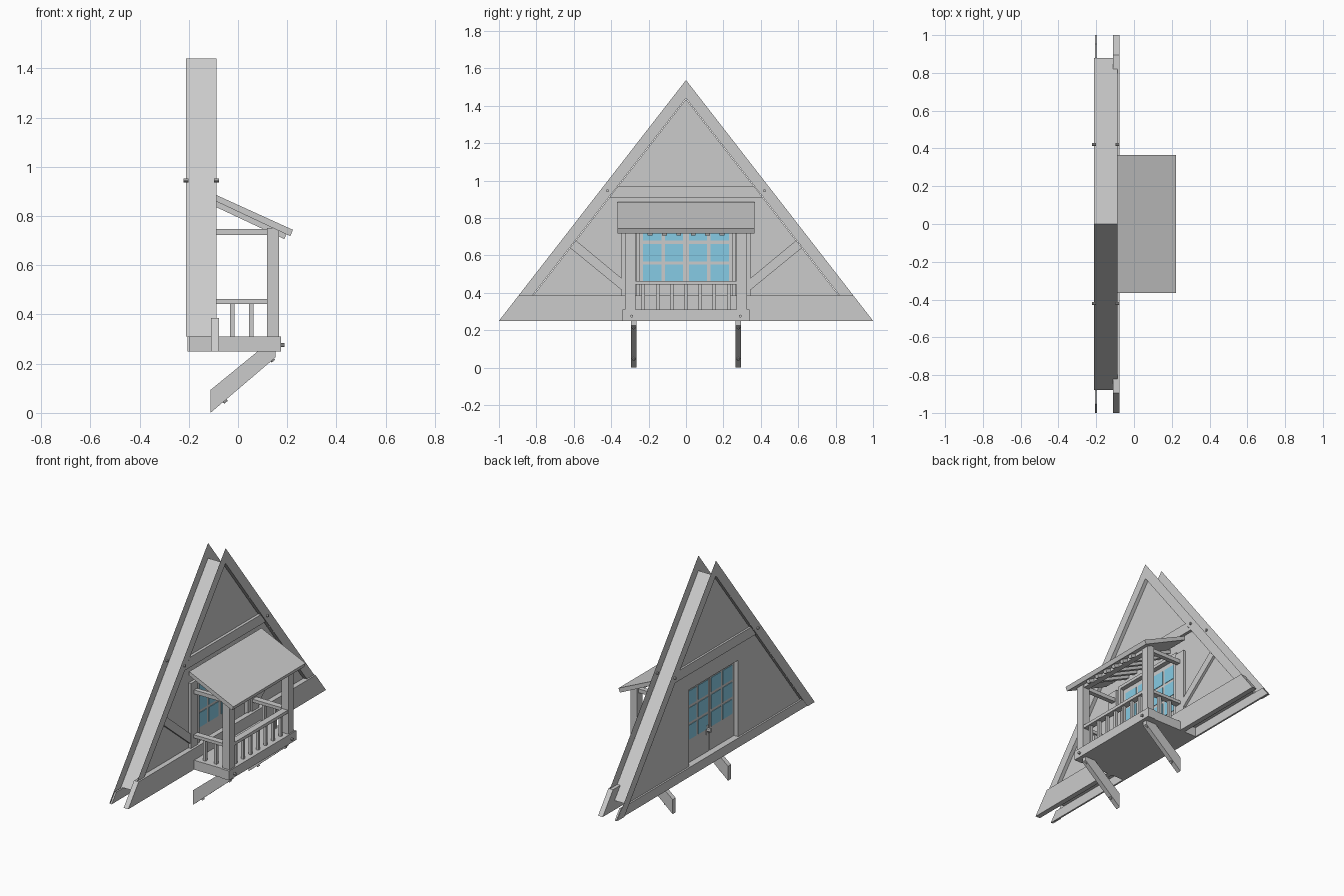
import bpy, bmesh, math
from mathutils import Vector, Matrix

if "Cube" in bpy.data.objects:
    bpy.data.objects.remove(bpy.data.objects["Cube"], do_unlink=True)


def material(name, rgb):
    m = bpy.data.materials.new(name)
    m.use_nodes = True
    m.diffuse_color = (*rgb, 1)
    m.node_tree.nodes["Principled BSDF"].inputs["Base Color"].default_value = (*rgb, 1)
    return m


GREY = material("plain grey", (0.6, 0.6, 0.6))
GLASS = material("pale blue glass", (0.24, 0.6, 0.78))


def finish(name, bm, mat, solid=True):
    if solid:
        bmesh.ops.recalc_face_normals(bm, faces=bm.faces)
    me = bpy.data.meshes.new(name)
    bm.to_mesh(me)
    bm.free()
    me.materials.append(mat)
    ob = bpy.data.objects.new(name, me)
    bpy.context.collection.objects.link(ob)
    return ob


def prism(name, pts, axis, lo, hi, mat=GREY):
    """Extrude a profile: axis x takes (y, z) points, axis y takes (x, z) points."""
    place = (lambda p, t: (t, *p)) if axis == "x" else (lambda p, t: (p[0], t, p[1]))
    bm = bmesh.new()
    face = bm.faces.new([bm.verts.new(place(p, lo)) for p in pts])
    new = bmesh.ops.extrude_face_region(bm, geom=[face])["geom"]
    shift = Vector(place((0, 0), hi - lo))
    bmesh.ops.translate(bm, vec=shift, verts=[v for v in new if isinstance(v, bmesh.types.BMVert)])
    return finish(name, bm, mat)


def box(name, x, y, z, mat=GREY):
    return prism(name, [(y[0], z[0]), (y[1], z[0]), (y[1], z[1]), (y[0], z[1])], "x", x[0], x[1], mat)


def sheet(name, corners):
    bm = bmesh.new()
    bm.faces.new([bm.verts.new(c) for c in corners])
    return finish(name, bm, GREY, False)


def bolt(name, at, direction, r=0.008, length=0.02):
    bm = bmesh.new()
    turn = Vector((0, 0, 1)).rotation_difference(Vector(direction)).to_matrix().to_4x4()
    bmesh.ops.create_cone(bm, cap_ends=True, segments=8, radius1=r, radius2=r, depth=length,
                          matrix=Matrix.Translation(at) @ turn)
    return finish(name, bm, GREY)


SIDES = ((1, "left"), (-1, "right"))
BACK, FRONT = -0.212, -0.088          # ends of the main roof
APEX, EAVE_Y, EAVE_Z = 1.44, 0.88, 0.31
PITCH = (APEX - EAVE_Z) / EAVE_Y


def gable_y(z):
    return (APEX - z) / PITCH - 0.003


# Main roof sheets and flat gable trim
for s, side in SIDES:
    roof = [(BACK, 0, APEX), (FRONT, 0, APEX), (FRONT, s * EAVE_Y, EAVE_Z), (BACK, s * EAVE_Y, EAVE_Z)]
    sheet("main_roof_" + side, roof if s < 0 else roof[::-1])
    for x, end in ((FRONT, "front"), (BACK, "back")):
        trim = [(x, 0, 1.537), (x, 0, APEX), (x, s * 0.927, 0.25), (x, s, 0.25)]
        sheet(f"{end}_trim_{side}", trim if (s > 0) == (end == "front") else trim[::-1])
        out = 1 if end == "front" else -1
        bolt(f"{end}_trim_bolt_{side}", (x, s * 0.42, 0.945), (out, 0, 0))

# Gable wall with a door opening
prism("gable_wall", [(-0.876, 0.31), (-0.25, 0.31), (-0.25, 0.8), (0.25, 0.8), (0.25, 0.31),
                     (0.876, 0.31), (0, 1.435)], "x", -0.195, -0.11)


# Horizontal beams on both gables
def tapered_beam(name, x, z, widths):
    prism(name, [(-widths[0], z[0]), (widths[0], z[0]), (widths[1], z[1]), (-widths[1], z[1])],
          "x", x[0], x[1])


tapered_beam("front_sill_beam", (-0.11, -0.077), (0.25, 0.385), (1, 0.895))
tapered_beam("back_sill_board", (-0.206, -0.195), (0.25, 0.31), (1, 0.953))
for end, x in (("front", (-0.11, -0.092)), ("back", (-0.208, -0.195))):
    tapered_beam(end + "_collar_beam", x, (0.908, 0.972), (gable_y(0.908), gable_y(0.972)))

# Wall posts, braces and door frame
for s, side in SIDES:
    box("wall_post_" + side, (-0.11, -0.092), sorted((s * 0.275, s * 0.345)), (0.385, 0.8))
    prism("wall_brace_" + side, [(s * 0.345, 0.415), (s * 0.345, 0.478), (s * gable_y(0.68), 0.68),
                                 (s * gable_y(0.64), 0.64)], "x", -0.11, -0.094)
    box("door_frame_" + side, (-0.11, -0.1), sorted((s * 0.245, s * 0.268)), (0.31, 0.82))
box("door_frame_top", (-0.11, -0.1), (-0.268, 0.268), (0.8, 0.82))

# Double door with panes on both faces
for s, side in SIDES:
    box("door_leaf_" + side, (-0.165, -0.13), sorted((s * 0.001, s * 0.25)), (0.31, 0.8))
    for face, x in (("front", (-0.13, -0.127)), ("back", (-0.168, -0.165))):
        for col in range(2):
            for row in range(3):
                y0, z0 = 0.016 + col * 0.116, 0.458 + row * 0.11
                box(f"{face}_pane_{side}", x, sorted((s * y0, s * (y0 + 0.097))),
                    (z0, z0 + 0.092), GLASS)
bolt("door_knob", (-0.178, 0.02, 0.45), (-1, 0, 0), 0.013, 0.026)
box("door_handle_plate", (-0.169, -0.165), (0.008, 0.032), (0.42, 0.48))

# Porch deck and fascia
box("porch_deck", (-0.206, 0.125), (-0.335, 0.335), (0.25, 0.31))
box("deck_fascia", (0.12, 0.175), (-0.34, 0.34), (0.25, 0.31))

# Porch roof, rafters and header
SLOPE = 0.454


def slope_profile(x0, x1, top, thick):
    z0, z1 = top - SLOPE * (x0 + 0.09), top - SLOPE * (x1 + 0.09)
    lean = thick * 0.4
    return [(x0, z0), (x1, z1), (x1 - lean, z1 - thick), (x0, z0 - thick)]


prism("porch_roof", slope_profile(-0.09, 0.223, 0.886, 0.026), "y", -0.365, 0.365)
for i in range(6):
    y = (i - 2.5) * 0.077
    prism("porch_rafter", slope_profile(-0.11, 0.198, 0.861, 0.024), "y", y - 0.013, y + 0.013)
box("porch_header", (0.125, 0.16), (-0.275, 0.275), (0.722, 0.75))

# Porch posts, rails, balusters and struts
for s, side in SIDES:
    y = s * 0.298
    box("porch_post_" + side, (0.118, 0.167), (y - 0.027, y + 0.027), (0.31, 0.752))
    box("side_tie_" + side, (-0.11, 0.118), (y - 0.015, y + 0.015), (0.723, 0.748))
    box("side_rail_" + side, (-0.11, 0.118), (y - 0.02, y + 0.02), (0.443, 0.463))
    for x in (-0.023, 0.054):
        box("side_baluster_" + side, (x - 0.009, x + 0.009), (y - 0.009, y + 0.009), (0.31, 0.443))
    y = s * 0.28
    prism("support_strut_" + side, [(-0.112, 0), (-0.112, 0.093), (0.08, 0.25), (0.152, 0.25),
                                    (0.152, 0.225)], "y", y - 0.015, y + 0.015)
    bolt("deck_bolt_" + side, (0.178, s * 0.29, 0.275), (1, 0, 0))
    for x, z in ((0.136, 0.219), (-0.056, 0.052)):
        bolt("strut_bolt_" + side, (x, y, z), (0.65, 0, -0.76), 0.009, 0.024)
box("front_rail", (0.122, 0.163), (-0.272, 0.272), (0.443, 0.463))
for i in range(7):
    y = (i - 3) * 0.076
    box("front_baluster", (0.133, 0.151), (y - 0.009, y + 0.009), (0.31, 0.443))
